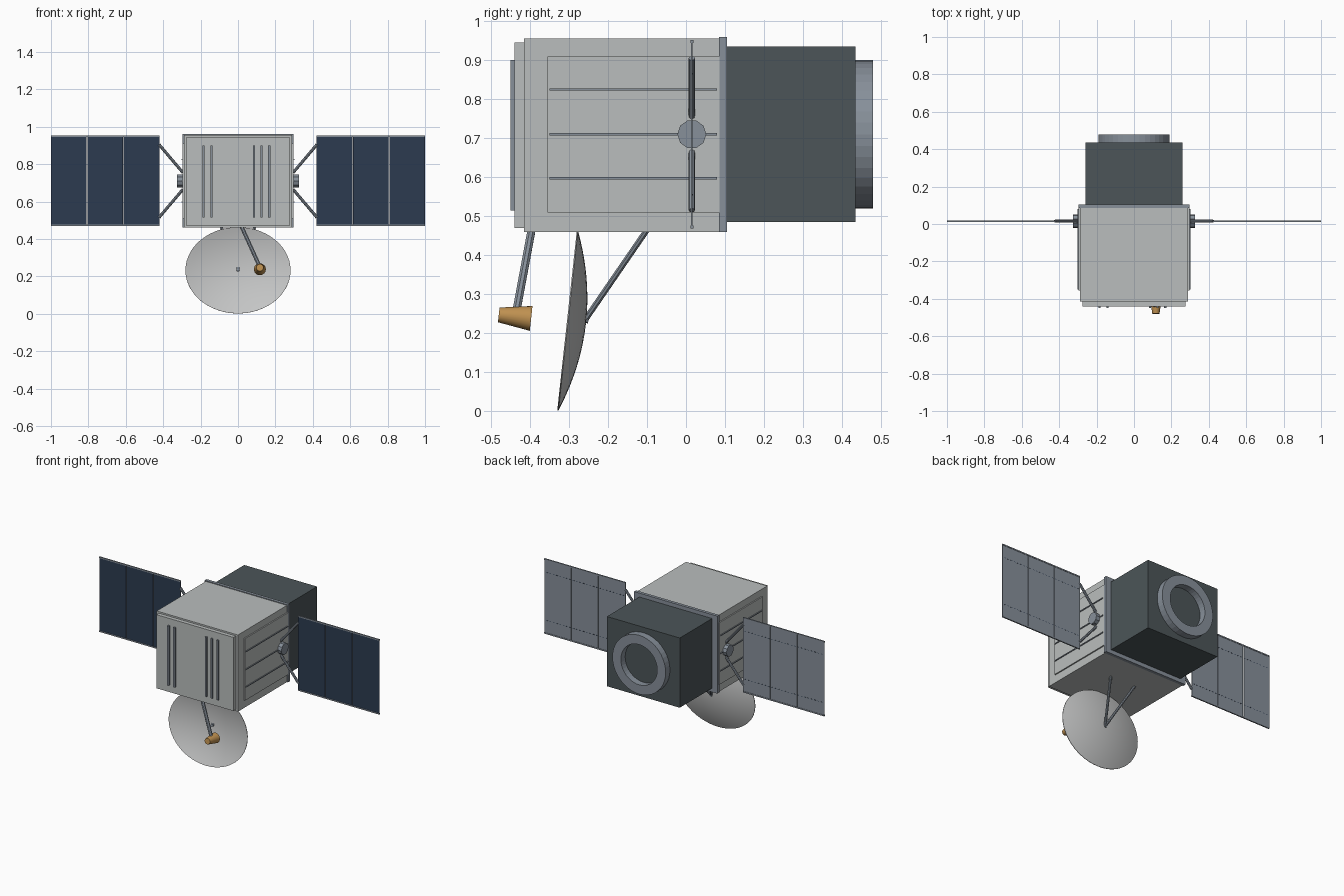
import bpy, bmesh, math
from mathutils import Vector, Matrix

cube = bpy.data.objects.get("Cube")
if cube:
    bpy.data.objects.remove(cube)


def material(name, hex_code):
    srgb = [int(hex_code[i:i + 2], 16) / 255 for i in (0, 2, 4)]
    rgba = [c / 12.92 if c < 0.04 else ((c + 0.055) / 1.055) ** 2.4 for c in srgb] + [1]
    m = bpy.data.materials.new(name)
    m.use_nodes = True
    m.diffuse_color = rgba
    m.node_tree.nodes["Principled BSDF"].inputs["Base Color"].default_value = rgba
    return m


BODY = material("pale grey", "BABEBD")
DARK = material("charcoal", "4C5558")
TRIM = material("blue grey", "87909A")
NAVY = material("navy cells", "2C3B50")
GOLD = material("gold", "BE9050")
DISH = material("dish grey", "C4C5C5")


def finish(name, bm, *mats, smooth=False):
    bmesh.ops.recalc_face_normals(bm, faces=bm.faces)
    mesh = bpy.data.meshes.new(name)
    bm.to_mesh(mesh)
    bm.free()
    ob = bpy.data.objects.new(name, mesh)
    bpy.context.collection.objects.link(ob)
    for m in mats:
        mesh.materials.append(m)
    if smooth:
        bpy.ops.object.select_all(action='DESELECT')
        ob.select_set(True)
        bpy.context.view_layer.objects.active = ob
        bpy.ops.object.shade_smooth_by_angle(angle=math.radians(35))
    return ob


def add_box(bm, x, y, z):
    """Box from (min, max) pairs on each axis."""
    size = [b - a for a, b in (x, y, z)]
    mid = [(a + b) / 2 for a, b in (x, y, z)]
    bmesh.ops.create_cube(bm, size=1, matrix=Matrix.Translation(mid) @ Matrix.Diagonal(size + [1]))


def box(name, mat, x, y, z):
    bm = bmesh.new()
    add_box(bm, x, y, z)
    return finish(name, bm, mat)


def rod(name, mat, start, end, r1, r2=None, sides=8, smooth=True, turn=0):
    """Cylinder or cone between two points."""
    a, b = Vector(start), Vector(end)
    rot = (b - a).to_track_quat('Z', 'Y').to_matrix().to_4x4()
    bm = bmesh.new()
    bmesh.ops.create_cone(bm, cap_ends=True, segments=sides, radius1=r1,
                          radius2=r1 if r2 is None else r2, depth=(b - a).length,
                          matrix=Matrix.Translation((a + b) / 2) @ rot @ Matrix.Rotation(turn, 4, 'Z'))
    return finish(name, bm, mat, smooth=smooth)


def revolve(bm, profile, steps):
    """Closed surface from (radius, height) points around z."""
    verts = [bm.verts.new((r, 0, h)) for r, h in profile]
    edges = [bm.edges.new(p) for p in zip(verts, verts[1:])]
    bmesh.ops.spin(bm, geom=verts + edges, cent=(0, 0, 0), axis=(0, 0, 1),
                   angle=math.tau, steps=steps)
    bmesh.ops.remove_doubles(bm, verts=bm.verts, dist=1e-5)


# Main housing
MID = 0.71
box("body", BODY, (-.29, .29), (-.415, .085), (.46, .955))
box("front_plate", BODY, (-.275, .275), (-.44, -.41), (.47, .945))
box("collar", TRIM, (-.297, .297), (.085, .105), (.46, .96))
box("rear_housing", DARK, (-.26, .26), (.1, .435), (.485, .935))

# Front ribs
bm = bmesh.new()
for x in (-.185, -.142, .085, .125, .167):
    add_box(bm, (x - .006, x + .006), (-.45, -.435), (.515, .9))
finish("front_ribs", bm, TRIM)

# Rear ring around an open recess
bm = bmesh.new()
revolve(bm, [(.13, 0), (.19, 0), (.19, .045), (.13, .045), (.13, 0)], 40)
bm.transform(Matrix.Translation((0, .434, MID)) @ Matrix.Rotation(-math.pi / 2, 4, 'X'))
finish("rear_ring", bm, TRIM)

# Both sides: panel, ribs, hub, struts and wing
WING_Y = .015
for side, s in (("left", 1), ("right", -1)):
    def span(a, b):
        return tuple(sorted((s * a, s * b)))

    box(side + "_side_panel", BODY, span(.28, .298), (-.355, .086), (.51, .91))
    bm = bmesh.new()
    for dz in (-.113, 0, .115):
        add_box(bm, span(.29, .303), (-.35, .08), (MID + dz - .003, MID + dz + .003))
    finish(side + "_side_ribs", bm, TRIM)

    rod(side + "_hub", TRIM, (s * .29, WING_Y, MID), (s * .325, WING_Y, MID), .037,
        sides=10, smooth=False, turn=math.pi / 2)
    for label, d in (("upper", 1), ("lower", -1)):
        rod(f"{side}_{label}_wing_strut", TRIM, (s * .295, WING_Y, MID + d * .045),
            (s * .422, WING_Y, MID + d * .195), .008)
        rail = MID + d * .238
        box(f"{side}_{label}_wing_rail", TRIM, span(.42, 1), (WING_Y - .004, WING_Y + .004),
            (rail - .004, rail + .004))

    # Three cell panels, coloured by facing direction
    bm = bmesh.new()
    width = .58 / 3
    for i in range(3):
        x = .42 + i * width
        add_box(bm, span(x + (.002 if i else 0), x + width - (.002 if i < 2 else 0)),
                (WING_Y - .002, WING_Y + .002), (.474, .946))
    bm.normal_update()
    for f in bm.faces:
        f.material_index = 1 if f.normal.y < -.5 else 0
    finish(side + "_wing_panels", bm, TRIM, NAVY)

    # Dashed seams on the wing backs
    bm = bmesh.new()
    for i in range(24):
        x = .43 + i * .0237
        for z in (.555, .865):
            add_box(bm, span(x, x + .011), (WING_Y, WING_Y + .003), (z - .0015, z + .0015))
    finish(side + "_wing_seams", bm, NAVY)

# Oval dish, facing forward and slightly up
bm = bmesh.new()
DEPTH, WALL, N = .046, .003, 10
front = [(i / N, DEPTH * ((i / N) ** 2 - 1)) for i in range(N + 1)]
back = [(r, h - WALL) for r, h in reversed(front)]
revolve(bm, front + back, 56)
tilt = math.atan2(.05, .46)
bm.transform(Matrix.Translation((0, -.305, .2325)) @ Matrix.Rotation(math.pi / 2 - tilt, 4, 'X')
             @ Matrix.Diagonal((.281, .232, 1, 1)))
finish("dish", bm, DISH, smooth=True)

# Dish mount
hinge = (0, -.258, .235)
for label, x in (("left", .09), ("right", -.09)):
    rod(label + "_dish_strut", TRIM, (x, -.1, .465), hinge, .008)
rod("dish_pin", TRIM, (0, -.25, .234), (0, -.268, .237), .009)

# Feed horn on its boom
rod("feed_boom", TRIM, (.015, -.394, .475), (.117, -.436, .25), .011)
rod("feed_horn", GOLD, (.117, -.397, .238), (.117, -.48, .247), .032, .019, sides=24)
